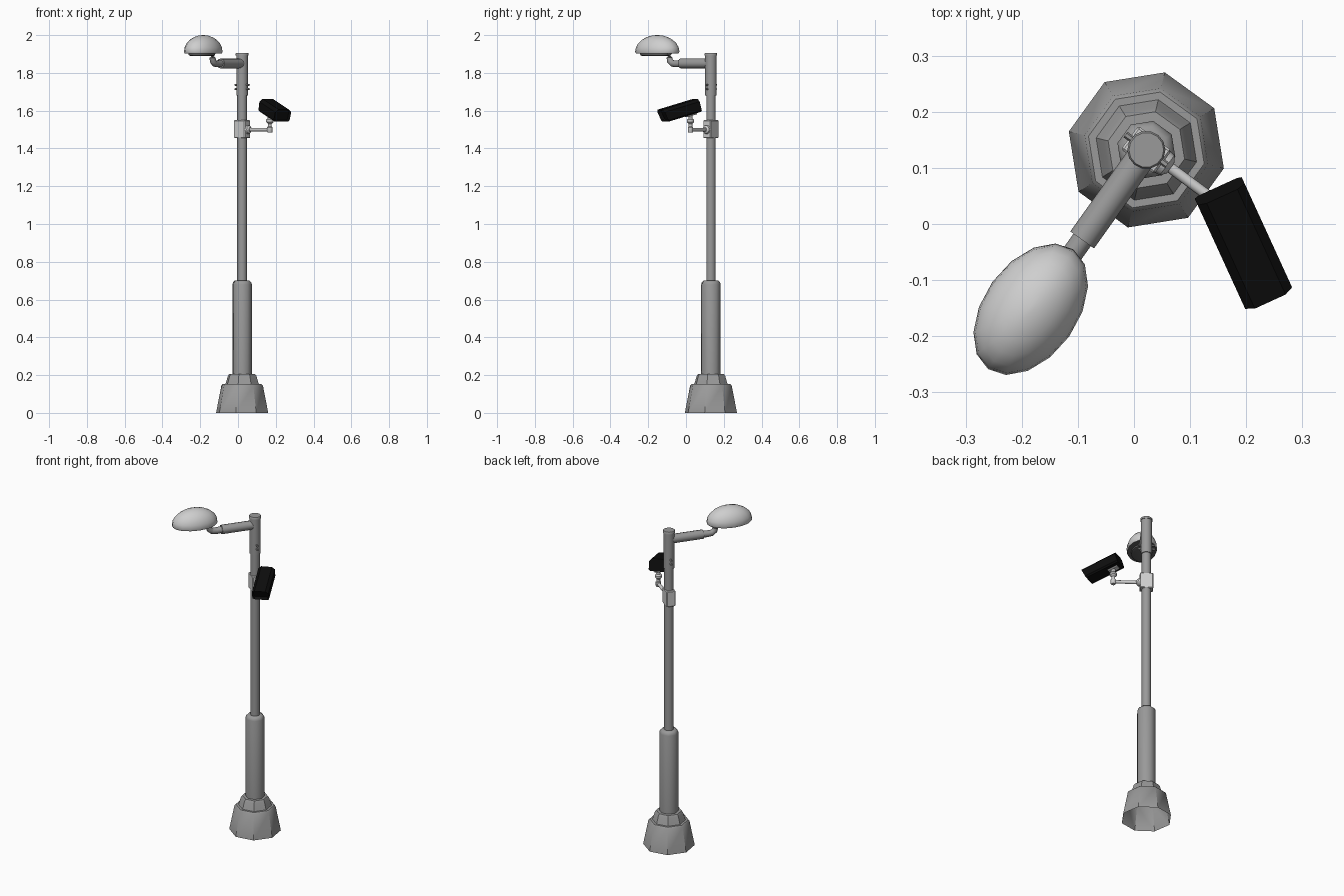
import bpy, bmesh, math
from mathutils import Vector, Matrix

if "Cube" in bpy.data.objects:
    bpy.data.objects.remove(bpy.data.objects["Cube"])

def mat(name, v):
    m = bpy.data.materials.new(name)
    m.diffuse_color = (v, v, v, 1)
    m.use_nodes = True
    m.node_tree.nodes["Principled BSDF"].inputs["Base Color"].default_value = m.diffuse_color
    return m

GREY = mat("pole grey", 0.32)
LIGHT = mat("light grey", 0.62)
DARK = mat("dark grey", 0.12)
BLACK = mat("black", 0.004)

POLE = Vector((0.022, 0.132, 0))
ARM = math.radians(234.5)     # lamp arm heading
CAM = math.radians(-36.5)     # camera bracket heading
U = Vector((math.cos(ARM), math.sin(ARM), 0))
V = Vector((math.cos(CAM), math.sin(CAM), 0))
UP = Vector((0, 0, 1))

def finish(name, bm, m, angle=40):
    bmesh.ops.recalc_face_normals(bm, faces=bm.faces)
    me = bpy.data.meshes.new(name)
    bm.to_mesh(me)
    bm.free()
    me.materials.append(m)
    ob = bpy.data.objects.new(name, me)
    bpy.context.collection.objects.link(ob)
    bpy.ops.object.select_all(action='DESELECT')
    bpy.context.view_layer.objects.active = ob
    ob.select_set(True)
    bpy.ops.object.shade_smooth_by_angle(angle=math.radians(angle))
    return ob

def lathe(name, prof, n, m, at=POLE, turn=0, sx=1, sy=1, rot=0, caps=(True, True), angle=40):
    """Stack of rings (radius, z), optionally stretched to an ellipse and turned."""
    bm = bmesh.new()
    R = Matrix.Rotation(rot, 3, 'Z')
    rings = []
    for r, z in prof:
        a = [turn + 2 * math.pi * i / n for i in range(n)]
        rings.append([bm.verts.new(at + R @ Vector((r * sx * math.cos(t), r * sy * math.sin(t), z))) for t in a])
    for p, q in zip(rings, rings[1:]):
        for i in range(n):
            bm.faces.new((p[i], p[(i + 1) % n], q[(i + 1) % n], q[i]))
    if caps[0]:
        bm.faces.new(rings[0])
    if caps[1]:
        bm.faces.new(rings[-1])
    return finish(name, bm, m, angle)

def tube(name, pts, radii, n, m):
    """Round tube through points, ring planes follow the path."""
    bm = bmesh.new()
    rings = []
    for i, p in enumerate(pts):
        d = (pts[min(i + 1, len(pts) - 1)] - pts[max(i - 1, 0)]).normalized()
        q = d.to_track_quat('Z', 'Y')
        rings.append([bm.verts.new(p + q @ Vector((radii[i] * math.cos(t), radii[i] * math.sin(t), 0)))
                      for t in (2 * math.pi * k / n for k in range(n))])
    for a, b in zip(rings, rings[1:]):
        for i in range(n):
            bm.faces.new((a[i], a[(i + 1) % n], b[(i + 1) % n], b[i]))
    bm.faces.new(rings[0])
    bm.faces.new(rings[-1])
    return finish(name, bm, m)

def box(name, size, M, m, bevel=0.0):
    bm = bmesh.new()
    bmesh.ops.create_cube(bm, size=1, matrix=M @ Matrix.Diagonal((*size, 1)))
    if bevel:
        bmesh.ops.bevel(bm, geom=bm.edges[:], offset=bevel, segments=1, affect='EDGES')
    return finish(name, bm, m, 30)

# pole: open octagonal foot, stepped collar, thick lower post, thin shaft, sleeve, cap
T8 = math.radians(31.6)
lathe("foot", [(0.142, 0), (0.113, 0.145), (0.106, 0.152), (0.092, 0.152), (0.088, 0.16), (0.078, 0.195),
               (0.07, 0.206), (0.05, 0.207)], 8, GREY, turn=T8, caps=(False, False), angle=35)
lathe("lower_post", [(0.053, 0.2), (0.053, 0.68), (0.049, 0.692), (0.04, 0.7), (0.024, 0.7)], 8, GREY, turn=T8, angle=50)
lathe("shaft", [(0.026, 0.69), (0.026, 1.7)], 10, GREY)
lathe("sleeve", [(0.031, 1.68), (0.031, 1.895)], 14, GREY)
lathe("cap", [(0.034, 1.892), (0.034, 1.902), (0.031, 1.906)], 14, GREY)

# sleeve bolts on both sides
for s in (-1, 1):
    for z in (1.714, 1.737):
        p = POLE + UP * z
        tube("sleeve_bolt", [p + V * s * 0.025, p + V * s * 0.046], [0.006, 0.006], 6, GREY)

# lamp arm and elbow joint
def along(d, z):
    return POLE + U * d + UP * z
tube("lamp_arm", [along(0, 1.85), along(0.197, 1.85)], [0.026, 0.026], 12, GREY)
tube("lamp_elbow", [along(0.19, 1.85), along(0.225, 1.848), along(0.25, 1.85), along(0.266, 1.862), along(0.27, 1.88),
                    along(0.27, 1.91)], [0.019, 0.019, 0.018, 0.017, 0.016, 0.022], 10, GREY)

# lamp head: half ellipsoid shell with recessed lens underneath
HEAD = Vector((-0.184, -0.152, 0))
dome = [(0.955, 1.902), (1, 1.912)] + [(math.cos(t), 1.912 + 0.088 * math.sin(t))
        for t in (math.radians(a) for a in (15, 30, 45, 60, 75, 87))]
lathe("lamp_dome", dome, 16, LIGHT, at=HEAD, sx=0.131, sy=0.084, rot=ARM)
lathe("lamp_underside", [(0.94, 1.9015), (0.94, 1.904)], 16, DARK, at=HEAD, sx=0.131, sy=0.084, rot=ARM)
lathe("lamp_lens", [(0.58, 1.889), (0.68, 1.893), (0.7, 1.904)], 16, DARK, at=HEAD + U * 0.012, sx=0.131, sy=0.084, rot=ARM)

# camera bracket: clamp block, side arm, upright stalk
RZ = Matrix.Rotation(CAM, 4, 'Z')
box("bracket_clamp", (0.074, 0.052, 0.095), Matrix.Translation(POLE + UP * 1.5025) @ RZ, LIGHT, 0.004)
def side(d, z):
    return POLE + V * d + UP * z
tube("bracket_flange", [side(0.035, 1.5), side(0.046, 1.5), side(0.054, 1.5)], [0.024, 0.022, 0.012], 10, LIGHT)
tube("bracket_arm", [side(0.04, 1.5), side(0.182, 1.5)], [0.0095, 0.0095], 10, LIGHT)
tube("bracket_stalk", [side(0.182, z) for z in (1.484, 1.488, 1.512, 1.516, 1.53, 1.54, 1.552, 1.56)],
     [0.012, 0.015, 0.015, 0.01, 0.01, 0.02, 0.02, 0.012], 10, LIGHT)

# camera: tilted hood extruded from a chamfered section, recessed front
F = Vector((0.416 * math.cos(0.27), -0.909 * math.cos(0.27), -math.sin(0.27))).normalized()
S = F.cross(UP).normalized()
N = S.cross(F)
C = Vector((0.196, -0.036, 1.60))
M = Matrix((S, F, N)).transposed().to_4x4()
M.translation = C
half = [(0.038, -0.035), (0.046, -0.027), (0.046, 0.02), (0.03, 0.035)]
sec = half + [(-x, z) for x, z in reversed(half)]
bm = bmesh.new()
back = [bm.verts.new(M @ Vector((x, -0.107, z))) for x, z in sec]
front = [bm.verts.new(M @ Vector((x, 0.1 + 0.2 * z, z))) for x, z in sec]
for i in range(8):
    bm.faces.new((back[i], back[(i + 1) % 8], front[(i + 1) % 8], front[i]))
bm.faces.new(back)
face = bm.faces.new(front)
bmesh.ops.recalc_face_normals(bm, faces=bm.faces)
bmesh.ops.inset_region(bm, faces=[face], thickness=0.005)
bmesh.ops.translate(bm, verts=face.verts, vec=-F * 0.02)
finish("camera_body", bm, BLACK, 30)

# camera mount: knuckle and plate below the body
box("camera_plate", (0.034, 0.06, 0.01), M @ Matrix.Translation((0, -0.06, -0.039)), LIGHT, 0.002)
tube("camera_knuckle", [side(0.182, 1.55), side(0.182, 1.585)], [0.012, 0.012], 10, LIGHT)
